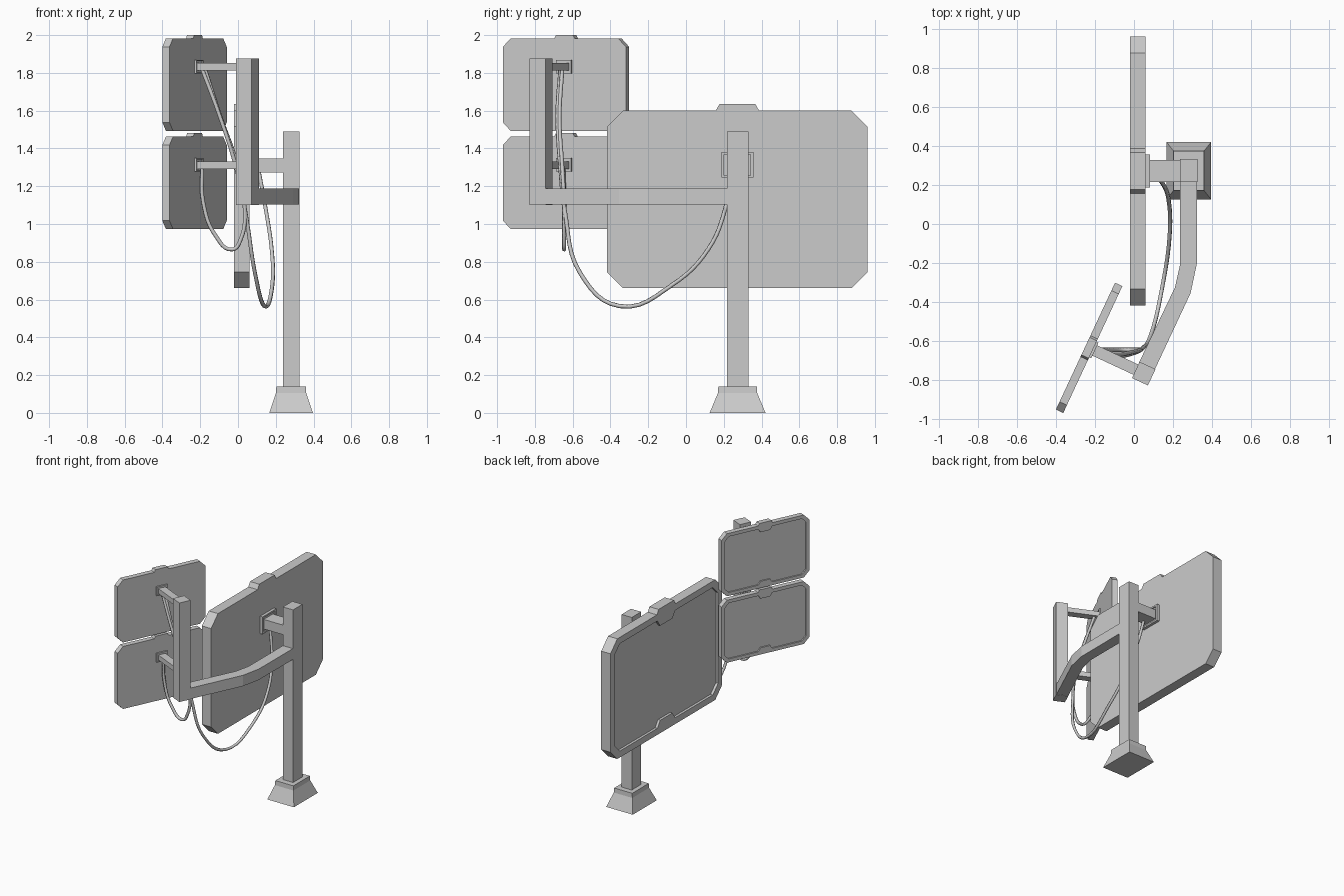
import bpy, bmesh
from math import radians
from mathutils import Matrix, Vector

if "Cube" in bpy.data.objects:
    bpy.data.objects.remove(bpy.data.objects["Cube"])


def finish(name, bm, matrix=Matrix()):
    bmesh.ops.recalc_face_normals(bm, faces=bm.faces)
    mesh = bpy.data.meshes.new(name)
    bm.to_mesh(mesh)
    bm.free()
    ob = bpy.data.objects.new(name, mesh)
    ob.matrix_world = matrix
    bpy.context.collection.objects.link(ob)
    return ob


def loft(name, rings, matrix=Matrix()):
    """Skin a stack of equal-length point rings and cap both ends."""
    bm = bmesh.new()
    loops = [[bm.verts.new(p) for p in r] for r in rings]
    n = len(loops[0])
    for a, b in zip(loops, loops[1:]):
        for i in range(n):
            j = (i + 1) % n
            bm.faces.new((a[i], a[j], b[j], b[i]))
    bm.faces.new(loops[0][::-1])
    bm.faces.new(loops[-1])
    return finish(name, bm, matrix)


def rect(cx, cy, hx, hy, z):
    return [(cx - hx, cy - hy, z), (cx + hx, cy - hy, z),
            (cx + hx, cy + hy, z), (cx - hx, cy + hy, z)]


def box(name, x, y, z, matrix=Matrix()):
    cx, cy = sum(x) / 2, sum(y) / 2
    hx, hy = (x[1] - x[0]) / 2, (y[1] - y[0]) / 2
    return loft(name, [rect(cx, cy, hx, hy, h) for h in z], matrix)


def mirrored(half, x):
    pts = half + [(-y, z) for y, z in reversed(half)]
    return [(x, y, z) for y, z in pts]


def display(name, centre, angle, k, reach):
    """Screen facing local -x, with its wall plate and bracket; k is the size."""
    m = (Matrix.Translation(centre) @ Matrix.Rotation(radians(angle), 4, 'Z')
         @ Matrix.Scale(k, 4))
    W, H, c, b = 0.69, 0.47, 0.085, 0.05
    outer = [(.095, H + .035), (.115, H), (W - c, H), (W, H - c),
             (W, c - H), (W - c, -H), (.115, -H), (.085, -H)]
    w, h, d = W - b, H - b, c - .02
    inner = [(.075, H - .1), (.11, h), (w - d, h), (w, h - d),
             (w, d - h), (w - d, -h), (.11, -h), (.075, .1 - H)]
    loft(name + "_screen", [mirrored(outer, .04), mirrored(outer, -.04),
                            mirrored(inner, -.04), mirrored(inner, -.02)], m)

    # plate with a shallow recessed back
    def ring(x, s):
        return [(x, y * s, .183 + z * s) for y, z in
                ((-.085, -.068), (.085, -.068), (.085, .068), (-.085, .068))]
    loft(name + "_mount_plate", [ring(.039, 1), ring(.062, 1),
                                 ring(.062, .82), ring(.052, .82)], m)
    box(name + "_bracket", (.045, reach / k), (-.056, .056), (.143, .218), m)


def cable(name, pts):
    cu = bpy.data.curves.new(name, 'CURVE')
    cu.dimensions = '3D'
    cu.bevel_depth = 0.011
    cu.bevel_resolution = 1
    cu.resolution_u = 6
    cu.use_fill_caps = True
    sp = cu.splines.new('BEZIER')
    sp.bezier_points.add(len(pts) - 1)
    for bp, p in zip(sp.bezier_points, pts):
        bp.co = p
        bp.handle_left_type = bp.handle_right_type = 'AUTO'
    ob = bpy.data.objects.new(name, cu)
    bpy.context.collection.objects.link(ob)


# displays
display("large", (.02, .272, 1.13), 0, 1, .23)
display("upper_small", (-.23, -.635, 1.738), -25, .52, .28)
display("lower_small", (-.23, -.635, 1.218), -25, .52, .28)

# post and foot
box("post", (.237, .325), (.216, .332), (.1, 1.49))
loft("foot", [rect(.281, .273, .115, .148, 0), rect(.281, .273, .08, .104, .105),
              rect(.281, .273, .078, .102, .14)])

# bent side arm
arm = [(.324, .22), (.322, -.205), (.29, -.355), (.105, -.75),
       (.025, -.712), (.21, -.325), (.237, -.205), (.237, .22)]
loft("side_arm", [[(x, y, z) for x, y in arm] for z in (1.102, 1.187)])

# upright carrying the small displays
turn = Matrix.Translation((.05, -.767, 0)) @ Matrix.Rotation(radians(-25), 4, 'Z')
box("upright", (-.045, .045), (-.046, .046), (1.1, 1.875), turn)

# hanging cables
cable("long_cable", [(-.19, -.665, 1.82), (-.1, -.68, 1.58), (-.01, -.665, 1.3),
                     (.04, -.64, 1.06), (.09, -.56, .74), (.14, -.35, .565),
                     (.182, -.07, .68), (.178, .12, .87), (.145, .21, 1.09),
                     (.11, .24, 1.28)])
cable("short_cable", [(-.175, -.655, 1.82), (-.09, -.67, 1.56), (0, -.655, 1.3),
                      (.035, -.645, 1.1), (.015, -.645, .92), (-.03, -.645, .865),
                      (-.12, -.645, .94), (-.185, -.645, 1.12), (-.19, -.65, 1.3)])
